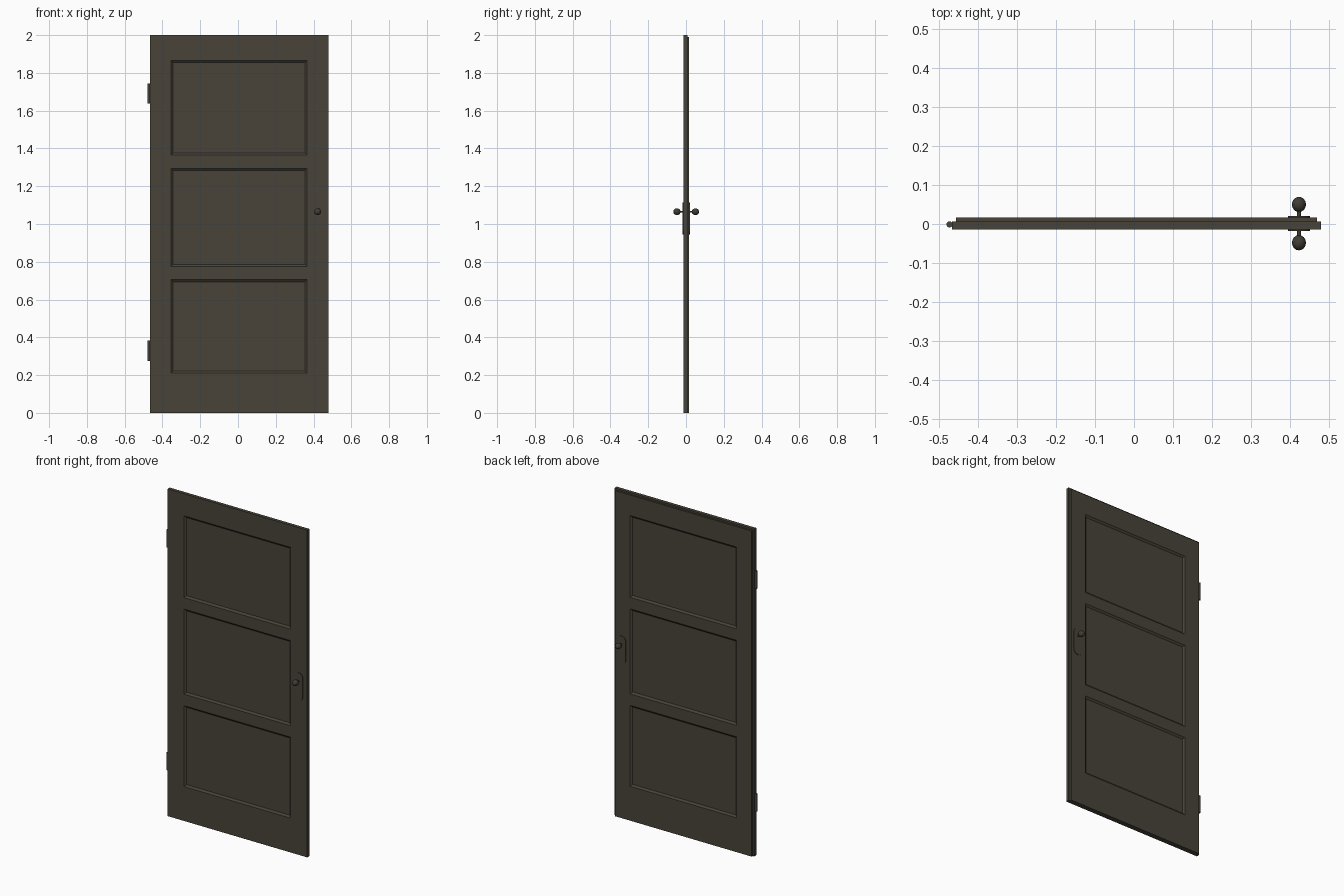
import bpy, bmesh, math
from mathutils import Matrix

if "Cube" in bpy.data.objects:
    bpy.data.objects.remove(bpy.data.objects["Cube"])


def material(name, rgb):
    m = bpy.data.materials.new(name)
    m.diffuse_color = (*rgb, 1)
    m.use_nodes = True
    m.node_tree.nodes["Principled BSDF"].inputs["Base Color"].default_value = m.diffuse_color
    return m


PAINT = material("dark olive brown", (0.066, 0.057, 0.041))
METAL = material("dark bronze", (0.050, 0.045, 0.035))


def make(name, bm, mat, smooth=False):
    bmesh.ops.recalc_face_normals(bm, faces=bm.faces)
    me = bpy.data.meshes.new(name)
    bm.to_mesh(me)
    bm.free()
    me.materials.append(mat)
    ob = bpy.data.objects.new(name, me)
    bpy.context.collection.objects.link(ob)
    if smooth:
        bpy.ops.object.select_all(action='DESELECT')
        ob.select_set(True)
        bpy.context.view_layer.objects.active = ob
        bpy.ops.object.shade_smooth_by_angle(angle=math.radians(40))
    return ob


# Door leaf: gridded skins, stepped edge, three recessed panels on each face
Y_FRONT, Y_STEP, Y_BACK, STEP = -0.014, 0.007, 0.017, 0.01
XS = [-0.466, -0.355, 0.366, 0.478]
ZS = [0, 0.21, 0.705, 0.775, 1.295, 1.365, 1.865, 2.0]
XB = [XS[0] + STEP, *XS[1:3], XS[3] - STEP]
ZB = ZS[:-1] + [ZS[-1] - STEP]
NX, NZ = len(XS), len(ZS)
bm = bmesh.new()
panels = []


def skin(xs, zs, y):
    v = [[bm.verts.new((x, y, z)) for z in zs] for x in xs]
    for i in range(NX - 1):
        for j in range(NZ - 1):
            f = bm.faces.new((v[i][j], v[i + 1][j], v[i + 1][j + 1], v[i][j + 1]))
            if i == 1 and j in (1, 3, 5):
                panels.append(f)
    return v


rim = ([(i, 0) for i in range(NX - 1)] + [(NX - 1, j) for j in range(NZ - 1)]
       + [(i, NZ - 1) for i in range(NX - 1, 0, -1)] + [(0, j) for j in range(NZ - 1, 0, -1)])
front, back = skin(XS, ZS, Y_FRONT), skin(XB, ZB, Y_BACK)
loops = [[front[i][j] for i, j in rim],
         [bm.verts.new((XS[i], Y_STEP, ZS[j])) for i, j in rim],
         [bm.verts.new((XB[i], Y_STEP, ZB[j])) for i, j in rim],
         [back[i][j] for i, j in rim]]
for a, b in zip(loops, loops[1:]):
    for k in range(len(rim)):
        n = (k + 1) % len(rim)
        vs = (a[k], a[n], b[n], b[k])
        if len({tuple(v.co) for v in vs}) > 2:
            bm.faces.new(vs)
bmesh.ops.remove_doubles(bm, verts=bm.verts, dist=1e-5)
bmesh.ops.recalc_face_normals(bm, faces=bm.faces)
bmesh.ops.inset_individual(bm, faces=panels, thickness=0.016, depth=-0.009)
make("door_leaf", bm, PAINT)

# Handle sets on both faces: rounded plate, stem and knob
HX, HZ = 0.422, 1.065
for side, s, face in (("front", -1, Y_FRONT), ("back", 1, Y_BACK)):
    bm = bmesh.new()
    r, top, bottom = 0.028, 1.115, 0.945
    outline = []
    for cz, start in ((top - r, 0), (bottom + r, math.pi)):
        for k in range(9):
            a = start + math.pi * k / 8
            outline.append(bm.verts.new((HX + r * math.cos(a), face - s * 0.002, cz + r * math.sin(a))))
    f = bm.faces.new(outline)
    ext = bmesh.ops.extrude_face_region(bm, geom=[f])
    bmesh.ops.translate(bm, vec=(0, s * 0.006, 0),
                        verts=[g for g in ext["geom"] if isinstance(g, bmesh.types.BMVert)])
    make(side + "_handle_plate", bm, PAINT, True)

    bm = bmesh.new()
    bmesh.ops.create_cone(bm, cap_ends=True, segments=12, radius1=0.005, radius2=0.005, depth=0.04,
                          matrix=Matrix.Translation((HX, s * 0.024, HZ)) @ Matrix.Rotation(math.pi / 2, 4, 'X'))
    make(side + "_handle_stem", bm, METAL, True)

    bm = bmesh.new()
    bmesh.ops.create_uvsphere(bm, u_segments=16, v_segments=10, radius=1,
                              matrix=Matrix.Translation((HX, 0.001 + s * 0.049, HZ))
                              @ Matrix.Diagonal((0.018, 0.0195, 0.018, 1)))
    make(side + "_knob", bm, METAL, True)

# Hinges: knuckle barrel with a leaf let into the door edge
for name, z0, z1 in (("lower", 0.275, 0.383), ("upper", 1.637, 1.745)):
    bm = bmesh.new()
    zc, h = (z0 + z1) / 2, z1 - z0
    bmesh.ops.create_cone(bm, cap_ends=True, segments=10, radius1=0.008, radius2=0.008, depth=h,
                          matrix=Matrix.Translation((-0.472, -0.001, zc)))
    bmesh.ops.create_cube(bm, size=1, matrix=Matrix.Translation((-0.465, -0.001, zc))
                          @ Matrix.Diagonal((0.012, 0.005, h * 0.98, 1)))
    make(name + "_hinge", bm, PAINT, True)
